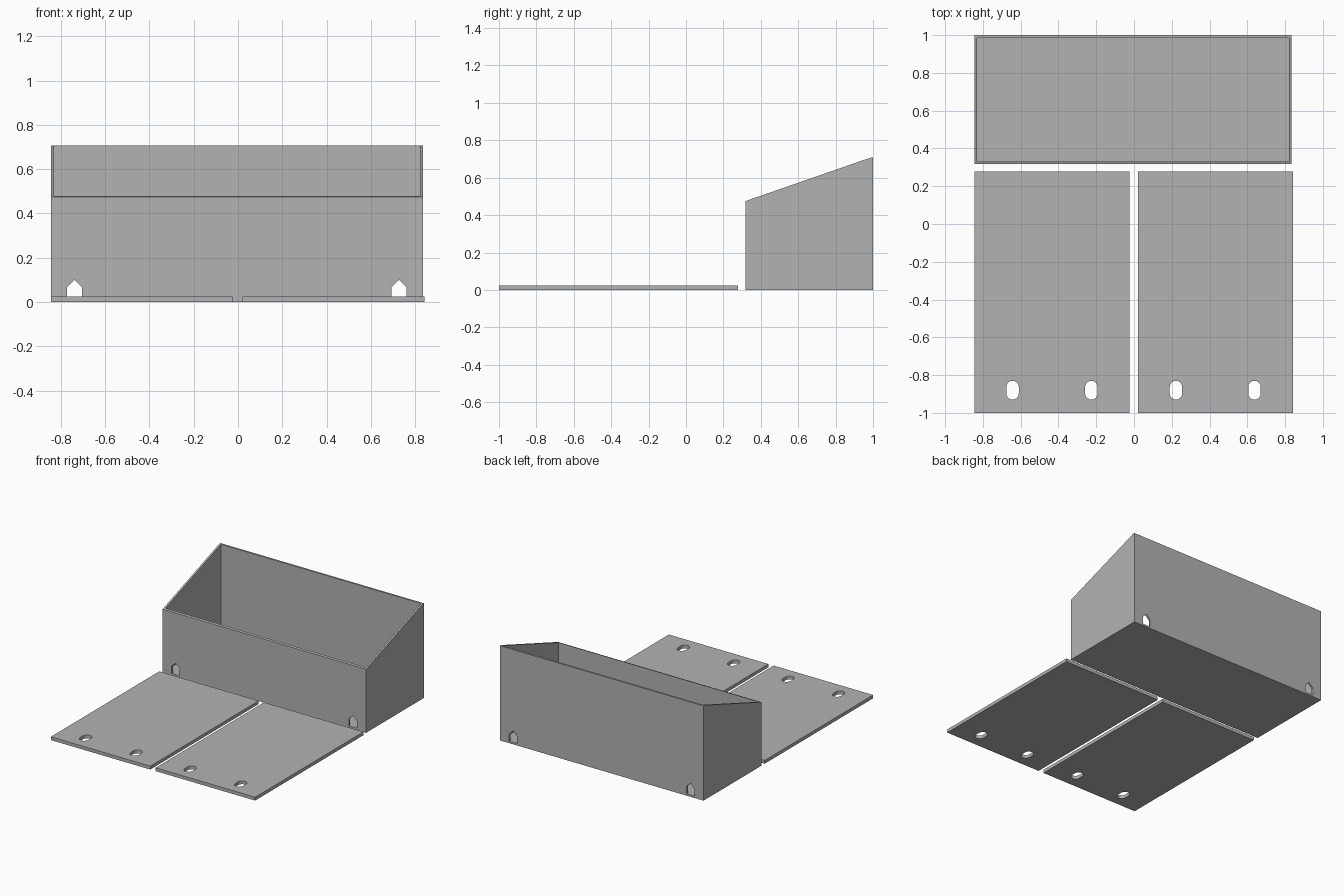
import bpy, bmesh, math
from mathutils import Vector

if "Cube" in bpy.data.objects:
    bpy.data.objects.remove(bpy.data.objects["Cube"])

grey = bpy.data.materials.new("plain_grey")
grey.diffuse_color = (0.45, 0.45, 0.45, 1)
grey.use_nodes = True
grey.node_tree.nodes["Principled BSDF"].inputs["Base Color"].default_value = grey.diffuse_color


def prism(name, points, offset):
    """Extrude a flat outline of 3D points along an offset into a solid."""
    bm = bmesh.new()
    face = bm.faces.new([bm.verts.new(p) for p in points])
    ext = bmesh.ops.extrude_face_region(bm, geom=[face])
    moved = [v for v in ext["geom"] if isinstance(v, bmesh.types.BMVert)]
    bmesh.ops.translate(bm, verts=moved, vec=Vector(offset))
    bmesh.ops.recalc_face_normals(bm, faces=bm.faces)
    mesh = bpy.data.meshes.new(name)
    bm.to_mesh(mesh)
    bm.free()
    mesh.materials.append(grey)
    obj = bpy.data.objects.new(name, mesh)
    bpy.context.collection.objects.link(obj)
    return obj


def cut(obj, cutters):
    """Subtract the cutters, bake the result and remove the cutters."""
    for c in cutters:
        mod = obj.modifiers.new("cut", 'BOOLEAN')
        mod.operation = 'DIFFERENCE'
        mod.solver = 'EXACT'
        mod.object = c
    graph = bpy.context.evaluated_depsgraph_get()
    mesh = bpy.data.meshes.new_from_object(obj.evaluated_get(graph))
    obj.modifiers.clear()
    obj.data = mesh
    for c in cutters:
        bpy.data.objects.remove(c)


# Open bin with a sloping rim
X0, X1, Y0, Y1, WALL = -0.845, 0.835, 0.318, 1.0, 0.014
side = [(Y0, 0), (Y1, 0), (Y1, 0.707), (Y1 - WALL, 0.707), (Y0, 0.475)]
box = prism("bin", [(X0, y, z) for y, z in side], (X1 - X0, 0, 0))

# Hollow inside
xa, xb, ya, yb = X0 + WALL, X1 - WALL, Y0 + WALL, Y1 - WALL
cavity = prism("cavity_cutter", [(xa, ya, WALL), (xb, ya, WALL), (xb, yb, WALL), (xa, yb, WALL)],
               (0, 0, 1))
cut(box, [cavity])

# Pointed openings through the front and back walls, just above the floor
openings = []
for x in (-0.738, 0.727):
    house = [(-0.033, WALL), (0.033, WALL), (0.033, 0.068), (0, 0.1), (-0.033, 0.068)]
    openings.append(prism("opening_cutter", [(x + dx, 0.2, z) for dx, z in house], (0, 1, 0)))
cut(box, openings)


def slot(x, y=-0.88, r=0.033, half=0.017, n=8):
    """Rounded slot cutter, long along y."""
    pts = []
    for end in (0, 1):
        for i in range(n + 1):
            a = math.pi * (end + i / n)
            pts.append((x + r * math.cos(a), y + r * math.sin(a) + (half if end == 0 else -half), -0.1))
    return prism("slot_cutter", pts, (0, 0, 0.3))


# Two flat plates with two slots each
for name, xa, xb, slots in (("left_plate", -0.845, -0.024, (-0.643, -0.226)),
                            ("right_plate", 0.02, 0.842, (0.222, 0.638))):
    plate = prism(name, [(xa, -1, 0), (xb, -1, 0), (xb, 0.278, 0), (xa, 0.278, 0)], (0, 0, 0.025))
    cut(plate, [slot(x) for x in slots])
